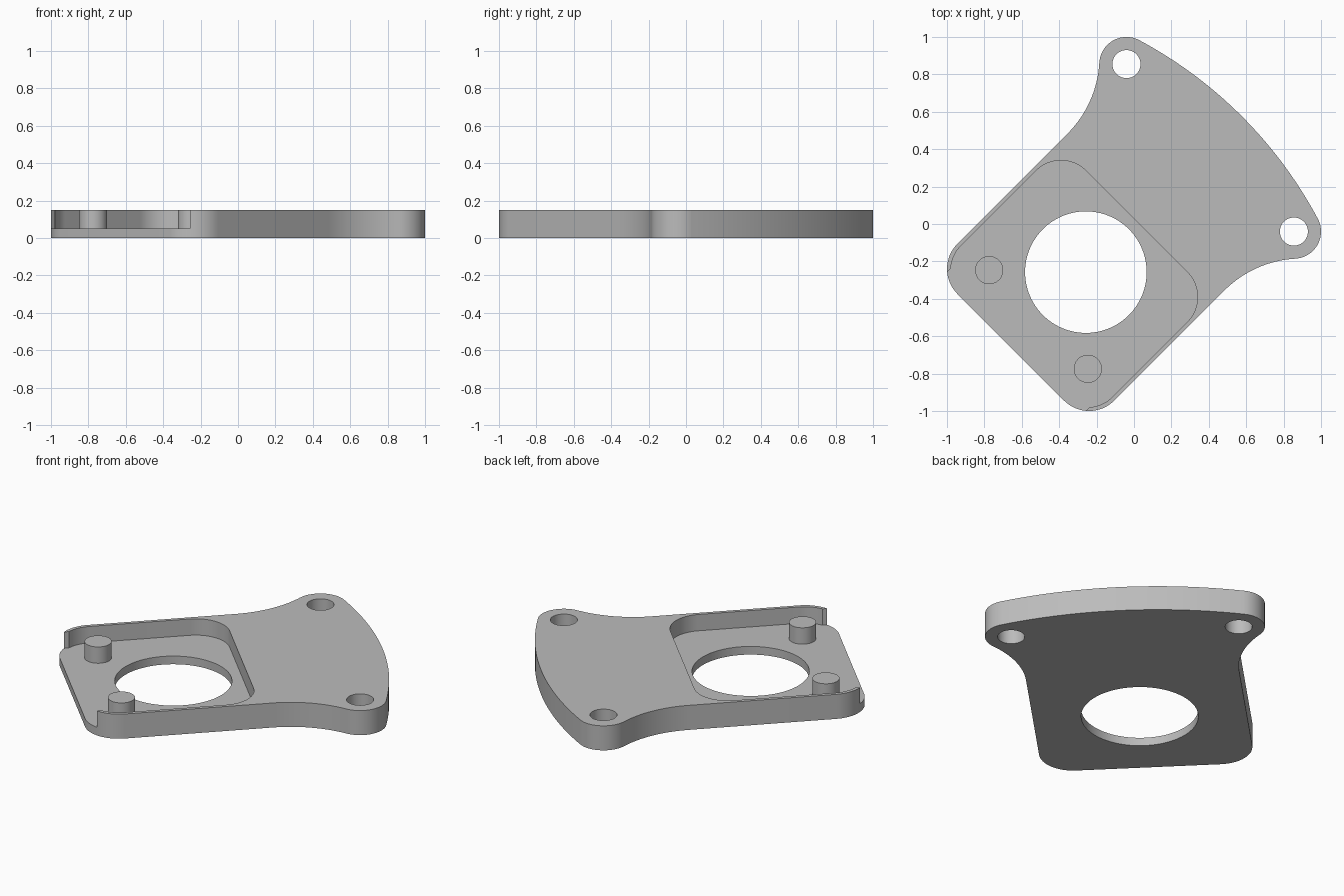
import bpy, bmesh
from math import sin, cos, atan2, hypot, pi
from mathutils import Matrix

default = bpy.data.objects.get("Cube")
if default:
    bpy.data.objects.remove(default, do_unlink=True)

THICK, FLOOR = 0.15, 0.05
TURN = Matrix.Rotation(pi / 4, 4, 'Z')   # the plate is symmetric about a diagonal

grey = bpy.data.materials.new("plain grey")
grey.use_nodes = True
grey.diffuse_color = (0.5, 0.5, 0.5, 1)
grey.node_tree.nodes["Principled BSDF"].inputs["Base Color"].default_value = (0.5, 0.5, 0.5, 1)


def arc(u, v, r, a0, a1, n=16):
    steps = [a0 + (a1 - a0) * i / n for i in range(n + 1)]
    return [(u + r * cos(a), v + r * sin(a)) for a in steps]


def mirrored(half):
    """Close a half outline by reflecting it across the diagonal."""
    pts = half + [(u, -v) for u, v in reversed(half)]
    out = []
    for p in pts:
        if not out or hypot(p[0] - out[-1][0], p[1] - out[-1][1]) > 1e-5:
            out.append(p)
    if hypot(out[0][0] - out[-1][0], out[0][1] - out[-1][1]) < 1e-5:
        out.pop()
    return out


def prism(name, pts, z0, z1):
    bm = bmesh.new()
    face = bm.faces.new([bm.verts.new((u, v, z0)) for u, v in pts])
    top = bmesh.ops.extrude_face_region(bm, geom=[face])["geom"]
    bmesh.ops.translate(bm, vec=(0, 0, z1 - z0),
                        verts=[g for g in top if isinstance(g, bmesh.types.BMVert)])
    bmesh.ops.recalc_face_normals(bm, faces=bm.faces)
    bm.transform(TURN)
    mesh = bpy.data.meshes.new(name)
    bm.to_mesh(mesh)
    bm.free()
    mesh.materials.append(grey)
    obj = bpy.data.objects.new(name, mesh)
    bpy.context.collection.objects.link(obj)
    return obj


def disc(u, v, r, n=64):
    return arc(u, v, r, 0, 2 * pi, n)[:-1]


def cut(target, cutter):
    mod = target.modifiers.new("cut", 'BOOLEAN')
    mod.operation, mod.solver, mod.object = 'DIFFERENCE', 'EXACT', cutter
    bpy.context.view_layer.objects.active = target
    bpy.ops.object.modifier_apply(modifier=mod.name)
    bpy.data.objects.remove(cutter, do_unlink=True)


# Plate outline: bowed far edge, mounting ear, concave fillet, near corner
EAR = (0.576, 0.633)
EAR_R, BOW_U, BOW_R = 0.145, -1.508, 2.323
FILLET, FILLET_R = (0.09, 1.178), 0.585
bow_end = atan2(EAR[1], EAR[0] - BOW_U)
ear_end = atan2(FILLET[1] - EAR[1], FILLET[0] - EAR[0])
outline = mirrored(
    arc(BOW_U, 0, BOW_R, 0, bow_end, 20)
    + arc(*EAR, EAR_R, bow_end, ear_end, 24)
    + arc(*FILLET, FILLET_R, ear_end - pi, -pi / 2)
    + arc(-0.742, 0.403, 0.19, pi / 2, pi))
plate = prism("mounting_plate", outline, 0, THICK)

# Recessed pocket, open at the near edge
LIP = 0.525
lip_angle = pi - atan2(LIP - 0.382, 0.125)
pocket = mirrored(
    arc(-0.17, 0.382, 0.19, 0, pi / 2)
    + arc(-0.735, 0.382, 0.19, pi / 2, lip_angle)
    + [(-1.2, LIP)])
cut(plate, prism("pocket_cutter", pocket, FLOOR, THICK + 0.1))

# Central bore and the two ear holes
cut(plate, prism("bore_cutter", disc(-0.364, 0, 0.325, 96), -0.1, THICK + 0.1))
for side in (1, -1):
    cut(plate, prism("ear_hole_cutter", disc(EAR[0], side * EAR[1], 0.075), -0.1, THICK + 0.1))

# Locating pins standing on the pocket floor
pins = [prism(name, disc(-0.722, side * 0.373, 0.075), FLOOR - 0.01, THICK)
        for name, side in (("left_rear_pin", 1), ("right_front_pin", -1))]

# Smooth curved walls, keep edges crisp
for obj in [plate] + pins:
    bpy.ops.object.select_all(action='DESELECT')
    obj.select_set(True)
    bpy.context.view_layer.objects.active = obj
    bpy.ops.object.shade_smooth_by_angle(angle=pi / 6)
